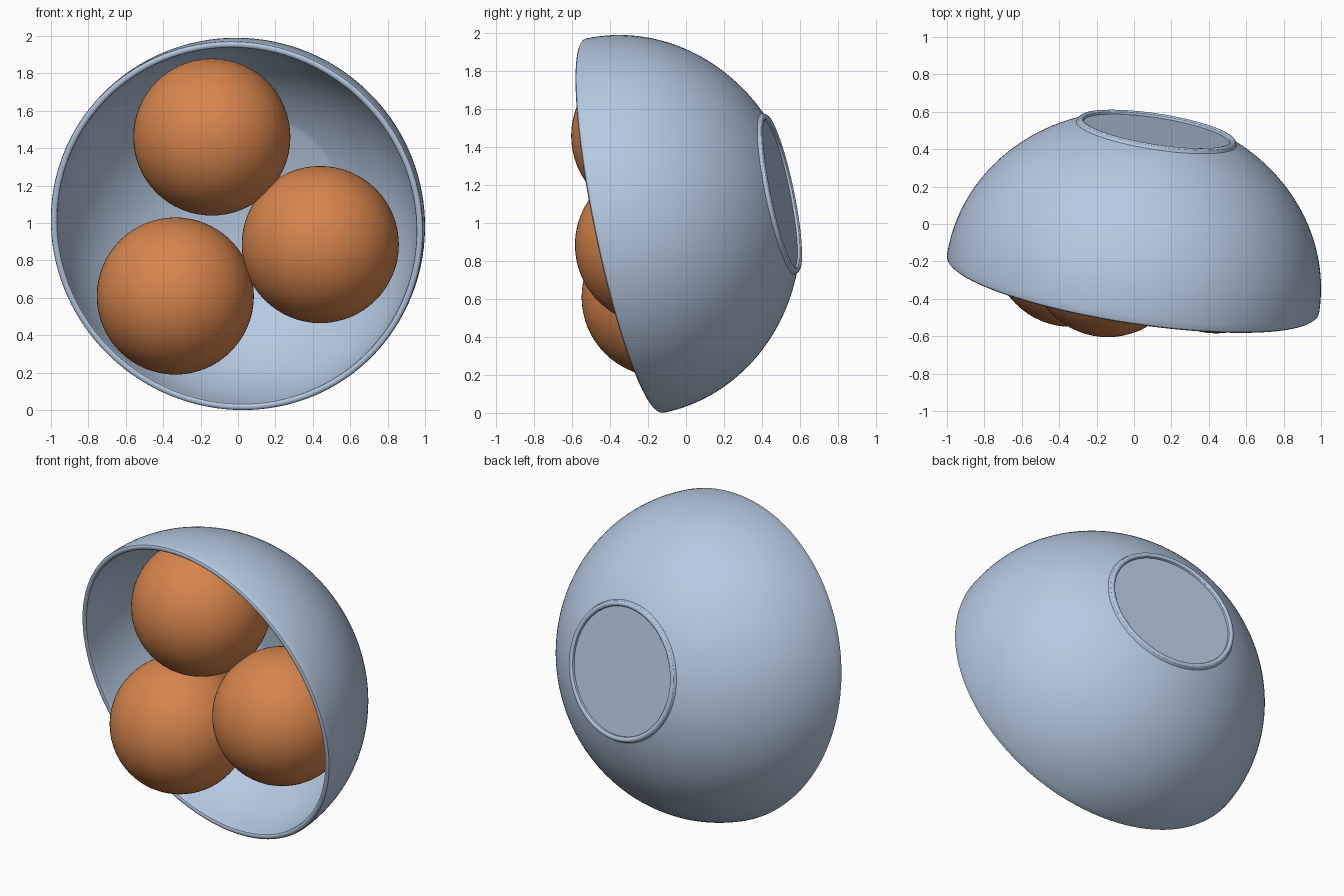
import bpy, bmesh, math
from mathutils import Vector

if "Cube" in bpy.data.objects:
    bpy.data.objects.remove(bpy.data.objects["Cube"])


def material(name, rgb):
    m = bpy.data.materials.new(name)
    m.diffuse_color = (*rgb, 1)
    m.use_nodes = True
    m.node_tree.nodes["Principled BSDF"].inputs["Base Color"].default_value = m.diffuse_color
    return m


BLUE = material("pale_blue", (0.47, 0.59, 0.76))
ORANGE = material("orange", (0.68, 0.235, 0.073))


def finish(bm, name, mat, angle):
    bmesh.ops.recalc_face_normals(bm, faces=bm.faces)
    me = bpy.data.meshes.new(name)
    bm.to_mesh(me)
    bm.free()
    me.materials.append(mat)
    ob = bpy.data.objects.new(name, me)
    bpy.context.collection.objects.link(ob)
    bpy.ops.object.select_all(action='DESELECT')
    ob.select_set(True)
    bpy.context.view_layer.objects.active = ob
    bpy.ops.object.shade_smooth_by_angle(angle=math.radians(angle))
    return ob


def arc(cx, cz, a, b, t0, t1, n):
    """Elliptical arc as (radius, depth) points."""
    ts = [math.radians(t0 + (t1 - t0) * i / n) for i in range(n + 1)]
    return [(cx + a * math.cos(t), cz + b * math.sin(t)) for t in ts]


# Bowl: one closed profile spun about its axis (depth runs along local z)
R, B, T = 1.007, 0.92, 0.036
profile = [(0, 0.835), (0.395, 0.835)]                       # recessed base
profile += arc(0.412, 0.84, 0.017, 0.015, 180, 0, 6)         # foot ring
profile += arc(0, 0, R, B, 64.5, 0, 32)                      # outer wall
profile += arc(R - T / 2, 0, T / 2, 0.015, 0, -180, 6)[1:]   # rounded lip
profile += arc(0, 0, R - T, B - T, 0, 65, 32)[1:]            # inner wall
profile += [(0, (B - T) * math.sin(math.radians(65)))]       # flat floor

bm = bmesh.new()
vs = [bm.verts.new((r, 0, d)) for r, d in profile]
es = [bm.edges.new(p) for p in zip(vs, vs[1:])]
bmesh.ops.spin(bm, geom=vs + es, cent=(0, 0, 0), axis=(0, 0, 1),
               angle=math.tau, steps=128, use_duplicate=False)
bmesh.ops.remove_doubles(bm, verts=bm.verts, dist=1e-4)
bowl = finish(bm, "bowl", BLUE, 30)
axis = Vector((0.15, 0.968, 0.2))
bowl.rotation_euler = axis.to_track_quat('Z', 'Y').to_euler()
bowl.location = (-0.005, -0.32, 0.987)

# Three balls in the bowl
for i, loc in enumerate([(-0.14, -0.185, 1.46), (0.44, -0.165, 0.885),
                         (-0.335, -0.13, 0.61)]):
    bm = bmesh.new()
    bmesh.ops.create_uvsphere(bm, u_segments=64, v_segments=32, radius=0.42)
    finish(bm, f"ball_{i + 1}", ORANGE, 40).location = loc
